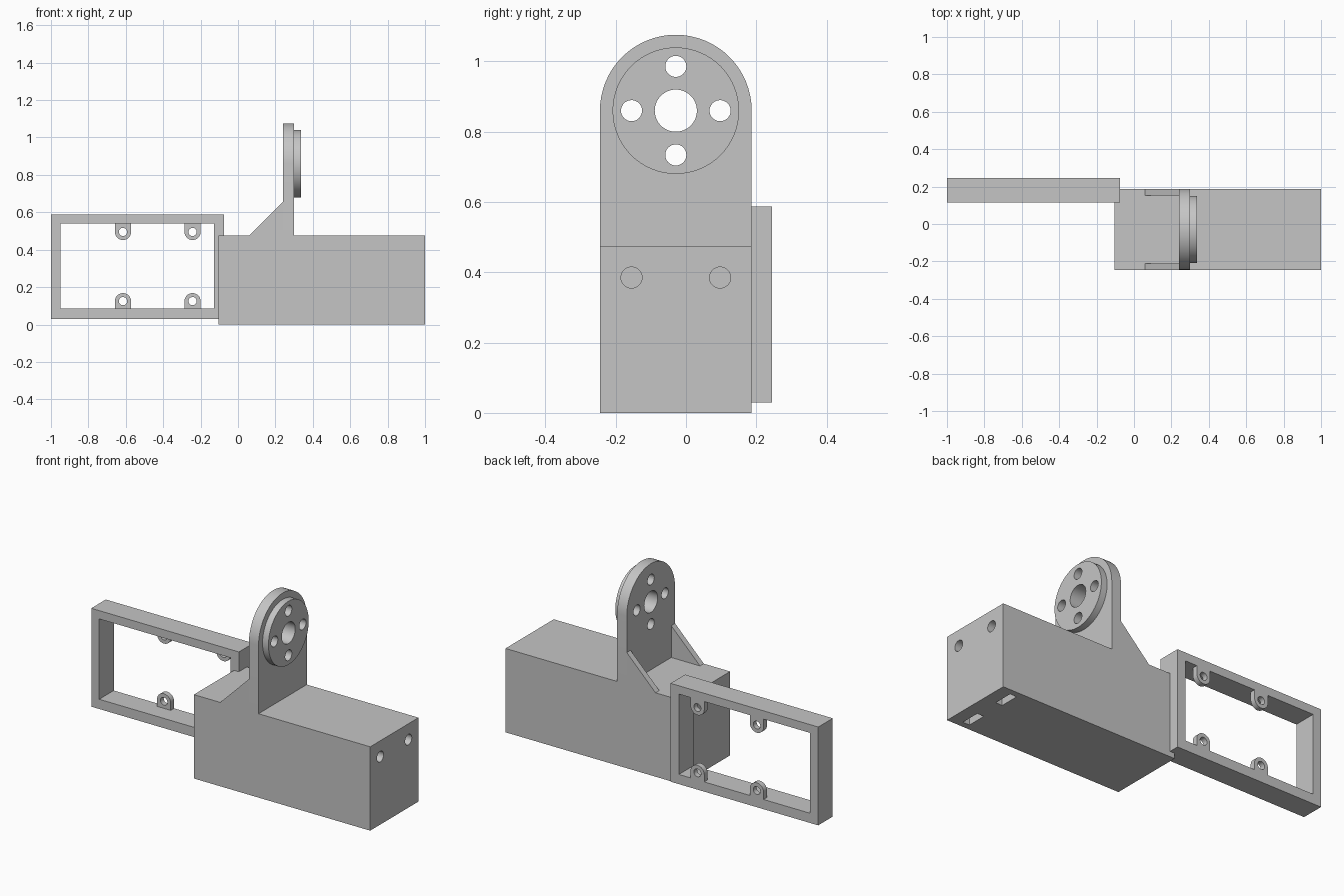
import bpy
import bmesh
from math import sin, cos, pi

cube = bpy.data.objects.get("Cube")
if cube:
    bpy.data.objects.remove(cube, do_unlink=True)

grey = bpy.data.materials.new("light_grey")
grey.use_nodes = True
grey.diffuse_color = (0.56, 0.56, 0.56, 1)
grey.node_tree.nodes["Principled BSDF"].inputs["Base Color"].default_value = grey.diffuse_color


def prism(name, outline, axis, start, end):
    """Extrude a 2D outline along x (outline is y,z) or along y (outline is x,z)."""
    bm = bmesh.new()

    def place(p, d):
        return (d, p[0], p[1]) if axis == "x" else (p[0], d, p[1])

    a = [bm.verts.new(place(p, start)) for p in outline]
    b = [bm.verts.new(place(p, end)) for p in outline]
    bm.faces.new(a)
    bm.faces.new(b)
    for i in range(len(a)):
        j = (i + 1) % len(a)
        bm.faces.new((a[i], a[j], b[j], b[i]))
    bmesh.ops.recalc_face_normals(bm, faces=bm.faces)
    mesh = bpy.data.meshes.new(name)
    bm.to_mesh(mesh)
    bm.free()
    mesh.materials.append(grey)
    obj = bpy.data.objects.new(name, mesh)
    bpy.context.collection.objects.link(obj)
    return obj


def rect(u0, u1, z0, z1):
    return [(u0, z0), (u1, z0), (u1, z1), (u0, z1)]


def circle(u, z, r, n=48):
    return [(u + r * cos(2 * pi * i / n), z + r * sin(2 * pi * i / n)) for i in range(n)]


def round_end(u, z, r, base, n=32):
    """Tab outline: half circle on one end, straight down (or up) to the base."""
    s = 1 if z > base else -1
    arc = [(u + r * cos(pi * i / n), z + s * r * sin(pi * i / n)) for i in range(n + 1)]
    return arc + [(u - r, base), (u + r, base)]


def cut(target, outline, axis, start, end):
    """Subtract an extruded outline from the target."""
    cutter = prism("cutter", outline, axis, start, end)
    cutter.hide_render = True
    mod = target.modifiers.new("cut", "BOOLEAN")
    mod.operation = "DIFFERENCE"
    mod.solver = "EXACT"
    mod.object = cutter
    bpy.context.view_layer.objects.active = target
    bpy.ops.object.modifier_apply(modifier=mod.name)
    bpy.data.objects.remove(cutter, do_unlink=True)


Y0, Y1 = -0.245, 0.187          # body sides
MID, HALF = (Y0 + Y1) / 2, (Y1 - Y0) / 2
TOP, HUB = 0.475, 0.86          # body top, hub centre height
parts = []

# Body block with screw holes in the end and nut slots underneath
body = prism("body", rect(Y0, Y1, 0, TOP), "x", -0.105, 1)
for side in (-1, 1):
    y = MID + side * 0.126
    cut(body, circle(y, 0.385, 0.03, 32), "x", 0.8, 1.1)
    cut(body, rect(y - 0.055, y + 0.055, -0.1, 0.44), "x", 0.885, 0.927)
parts.append(body)

# Upright plate and raised hub disc, drilled together
plate = prism("upright_plate", round_end(MID, HUB, HALF, TOP), "x", 0.24, 0.30)
disc = prism("hub_disc", circle(MID, HUB, 0.18, 64), "x", 0.30, 0.337)
for obj in (plate, disc):
    cut(obj, circle(MID, HUB, 0.06), "x", 0.1, 0.5)
    for i in range(4):
        a = i * pi / 2
        cut(obj, circle(MID + 0.126 * cos(a), HUB + 0.126 * sin(a), 0.03, 32), "x", 0.1, 0.5)
    parts.append(obj)

# Triangular gussets behind the plate
for name, y in (("front_gusset", Y0), ("back_gusset", Y1 - 0.034)):
    parts.append(prism(name, [(0.06, TOP), (0.24, TOP), (0.24, 0.655)], "y", y, y + 0.034))

# Rectangular open frame
frame = prism("side_frame", rect(-1, -0.075, 0.03, 0.587), "y", 0.115, 0.245)
cut(frame, rect(-0.95, -0.127, 0.085, 0.54), "y", 0, 0.4)
parts.append(frame)

# Four drilled mounting tabs on the back of the frame opening
for x in (-0.615, -0.243):
    for name, z, base in (("lower_tab", 0.125, 0.085), ("upper_tab", 0.495, 0.54)):
        tab = prism(name, round_end(x, z, 0.043, base), "y", 0.215, 0.245)
        cut(tab, circle(x, z, 0.022, 32), "y", 0.1, 0.4)
        parts.append(tab)

# Smooth the round surfaces, keep the edges sharp
bpy.ops.object.select_all(action="DESELECT")
for obj in parts:
    obj.select_set(True)
bpy.context.view_layer.objects.active = body
bpy.ops.object.shade_smooth_by_angle(angle=pi / 6)
